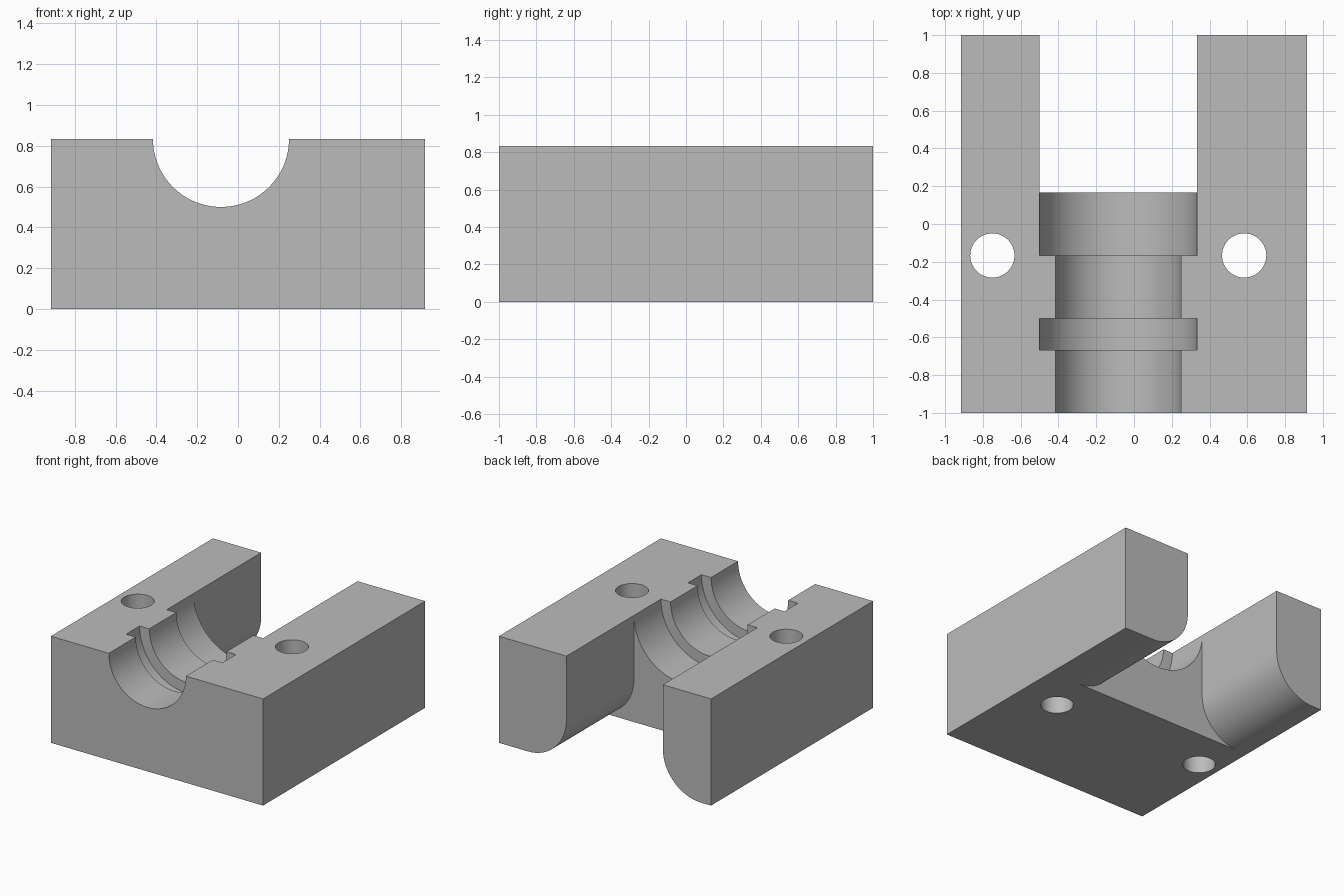
import bpy, bmesh, math

if "Cube" in bpy.data.objects:
    bpy.data.objects.remove(bpy.data.objects["Cube"])

U = 1 / 12                      # design unit
TOP = 10 * U                    # block height
BORE_X = -U                     # bore axis offset

grey = bpy.data.materials.new("plain grey")
grey.diffuse_color = (0.5, 0.5, 0.5, 1)
grey.use_nodes = True
grey.node_tree.nodes["Principled BSDF"].inputs["Base Color"].default_value = grey.diffuse_color


def extrude(name, outline, origin, axis, length):
    """Solid from a closed 2D outline: axis 'Y' uses (x, z), axis 'Z' uses (x, y)."""
    bm = bmesh.new()
    ox, oy, oz = origin
    pts = [(ox + a, oy, oz + b) if axis == 'Y' else (ox + a, oy + b, oz) for a, b in outline]
    face = bm.faces.new([bm.verts.new(p) for p in pts])
    new = bmesh.ops.extrude_face_region(bm, geom=[face])["geom"]
    move = (0, length, 0) if axis == 'Y' else (0, 0, length)
    bmesh.ops.translate(bm, vec=move, verts=[v for v in new if isinstance(v, bmesh.types.BMVert)])
    bmesh.ops.recalc_face_normals(bm, faces=bm.faces)
    mesh = bpy.data.meshes.new(name)
    bm.to_mesh(mesh)
    bm.free()
    mesh.materials.append(grey)
    obj = bpy.data.objects.new(name, mesh)
    bpy.context.collection.objects.link(obj)
    return obj


def circle(r, n=96):
    return [(r * math.cos(2 * math.pi * i / n), r * math.sin(2 * math.pi * i / n)) for i in range(n)]


def cut(body, cutter):
    """Subtract the cutter, then remove it."""
    cutter.hide_render = True
    mod = body.modifiers.new("cut", 'BOOLEAN')
    mod.operation, mod.solver, mod.object = 'DIFFERENCE', 'EXACT', cutter
    deps = bpy.context.evaluated_depsgraph_get()
    mesh = bpy.data.meshes.new_from_object(body.evaluated_get(deps))
    body.modifiers.clear()
    body.data = mesh
    bpy.data.objects.remove(cutter)


# Main block
w = 11 * U
block = extrude("bearing_block", [(-w, 0), (w, 0), (w, TOP), (-w, TOP)], (0, -1, 0), 'Y', 2)

# Rear slot, flaring out at the bottom to round the inner edges of both arms
half, r, steps = 5 * U, 4 * U, 24
side = [(half, 1.0)]
for i in range(steps + 1):
    a = math.pi / 2 * i / steps
    side.append((half + r * (1 - math.cos(a)), r * (1 - math.sin(a))))
side.append((half + r, -0.1))
slot = side + [(-x, z) for x, z in reversed(side)]
cut(block, extrude("slot_cutter", slot, (BORE_X, 2 * U, 0), 'Y', 1))

# Half-round bore, then the seat and the retaining groove
for name, radius, y0, y1 in (("bore_cutter", 4 * U, -1.1, 0),
                             ("seat_cutter", 5 * U, -2 * U, 0.3),
                             ("groove_cutter", 5 * U, -8 * U, -6 * U)):
    cut(block, extrude(name, circle(radius), (BORE_X, y0, TOP), 'Y', y1 - y0))

# Bolt holes either side of the bore
for s in (-1, 1):
    cut(block, extrude("bolt_hole_cutter", circle(0.117, 64), (BORE_X + s * 8 * U, -2 * U, -0.1), 'Z', 1.2))

# Smooth curved walls, sharp edges elsewhere
bpy.context.view_layer.objects.active = block
block.select_set(True)
bpy.ops.object.shade_smooth_by_angle(angle=math.radians(30))
